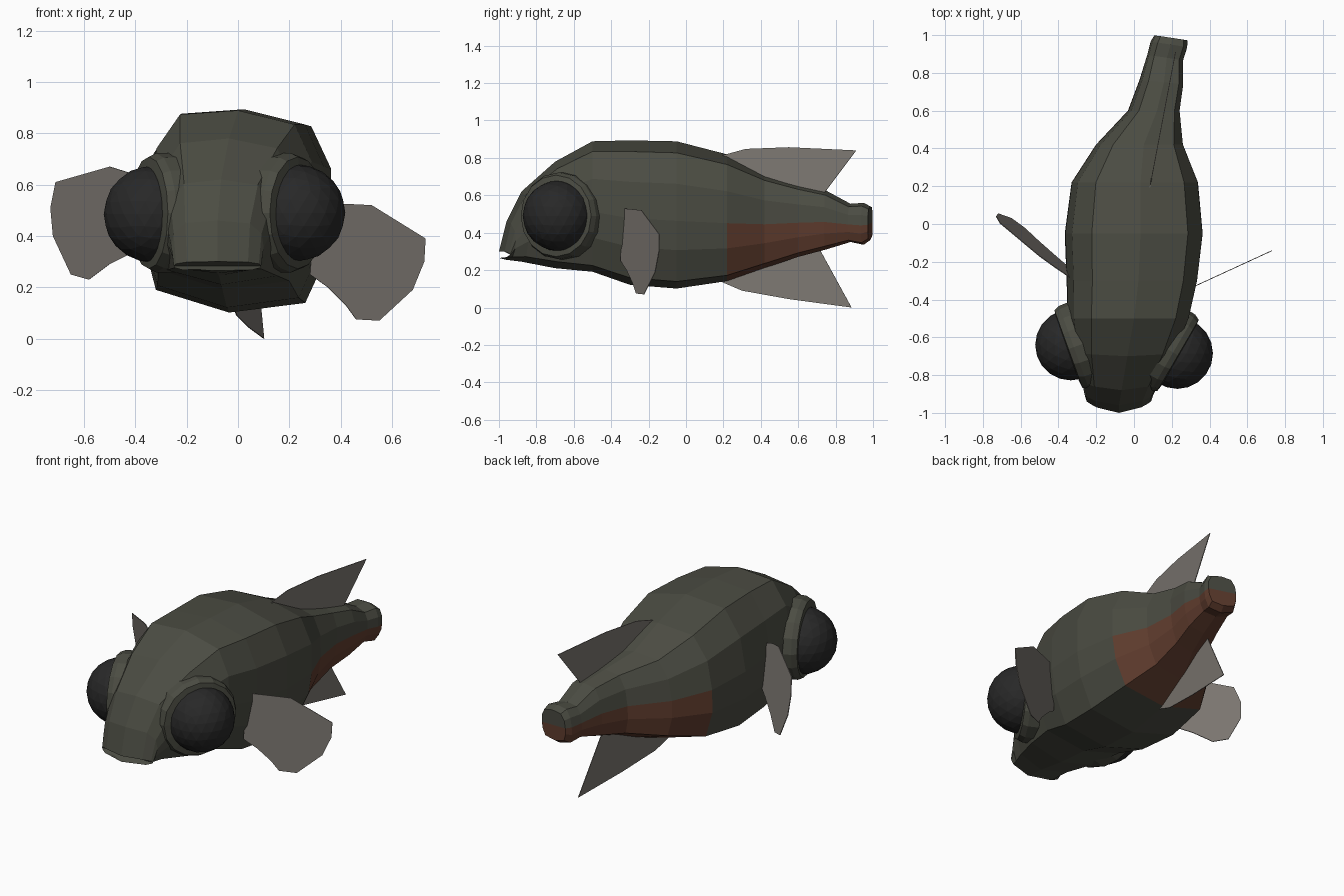
import bpy, bmesh, math
from mathutils import Vector

cube = bpy.data.objects.get("Cube")
if cube:
    bpy.data.objects.remove(cube)


def make_material(name, rgb):
    mat = bpy.data.materials.new(name)
    mat.use_nodes = True
    mat.diffuse_color = (*rgb, 1)
    mat.node_tree.nodes["Principled BSDF"].inputs["Base Color"].default_value = (*rgb, 1)
    return mat


OLIVE = make_material("olive_grey_skin", (0.07, 0.072, 0.055))
RUST = make_material("rust_belly", (0.12, 0.047, 0.028))
FIN = make_material("grey_fin", (0.205, 0.188, 0.168))
BLACK = make_material("black_eye", (0.021, 0.021, 0.021))


def finish(bm, name, *mats):
    bmesh.ops.recalc_face_normals(bm, faces=bm.faces[:])
    mesh = bpy.data.meshes.new(name)
    bm.to_mesh(mesh)
    bm.free()
    obj = bpy.data.objects.new(name, mesh)
    for mat in mats:
        mesh.materials.append(mat)
    bpy.context.collection.objects.link(obj)
    return obj


# Body: one boxy cross-section lofted along a spine that bends at the tail
half = [(0.7, 0.9), (0.95, 0.5), (1, 0), (0.97, -0.4), (0.8, -0.84)]
section = [(0, 1)] + half + [(0, -1)] + [(-u, v) for u, v in reversed(half)]
N = len(section)
SIDE_A, SIDE_B = 3, 9          # widest points, where the rust colour stops

# y, centre x, half width, bottom z, top z, sweep back, sideways tilt
rings = [
    (-1.0, -0.08, 0.17, 0.265, 0.30, 0.06, 0),
    (-0.96, -0.08, 0.18, 0.255, 0.46, 0.05, 0),
    (-0.88, -0.07, 0.205, 0.245, 0.62, 0.04, 0),
    (-0.7, -0.05, 0.27, 0.21, 0.78, 0.02, 0),
    (-0.5, -0.03, 0.32, 0.19, 0.89, 0, 0),
    (-0.3, -0.01, 0.345, 0.12, 0.895, 0, 0),
    (-0.05, 0, 0.365, 0.10, 0.89, 0, 0),
    (0.22, 0.005, 0.335, 0.14, 0.82, 0, 0),
    (0.42, 0.03, 0.23, 0.21, 0.72, 0, 0),
    (0.6, 0.105, 0.135, 0.27, 0.66, 0, 0),
    (0.75, 0.145, 0.115, 0.31, 0.625, 0, 0.1),
    (0.88, 0.165, 0.095, 0.35, 0.555, 0, 0.15),
    (0.95, 0.185, 0.097, 0.335, 0.56, 0, 0.15),
    (0.985, 0.195, 0.088, 0.36, 0.54, 0, 0.15),
]
bm = bmesh.new()
loops = []
for y, cx, w, z0, z1, sweep, tilt in rings:
    roll = math.radians(5) * min(1, (y + 1) * 2)
    c, s = math.cos(roll), math.sin(roll)
    loop = []
    for u, v in section:
        px, pz = u * w, v * (z1 - z0) / 2
        x = px * c + pz * s
        z = (z0 + z1) / 2 - px * s + pz * c
        loop.append(bm.verts.new((cx + x, y + sweep * u * u - tilt * px, z)))
    loops.append(loop)
for r, (a, b) in enumerate(zip(loops, loops[1:])):
    for i in range(N):
        j = (i + 1) % N
        face = bm.faces.new((a[i], a[j], b[j], b[i]))
        if rings[r][0] > 0.2 and SIDE_A <= i < SIDE_B:
            face.material_index = 1
for loop, rust in ((loops[0], 0), (loops[-1], 1)):
    bm.faces.new(loop[SIDE_B:] + loop[:SIDE_A + 1])
    bm.faces.new(loop[SIDE_A:SIDE_B + 1]).material_index = rust
finish(bm, "body", OLIVE, RUST)


# Eyes: a faceted ball in a bevelled socket collar
def eye(side, ball, socket, facing):
    bm = bmesh.new()
    bmesh.ops.create_icosphere(bm, subdivisions=3, radius=0.188)
    finish(bm, side + "_eye", BLACK).location = ball
    bm = bmesh.new()
    profile = [(0.235, -0.08), (0.232, 0.02), (0.218, 0.05), (0.18, 0.055)]
    loops = []
    for radius, height in profile:
        ring = bmesh.ops.create_circle(bm, segments=16, radius=radius)["verts"]
        for vert in ring:
            vert.co.z = height
        loops.append(ring)
    for a, b in zip(loops, loops[1:]):
        for i in range(16):
            j = (i + 1) % 16
            bm.faces.new((a[i], a[j], b[j], b[i]))
    bm.faces.new(loops[0])
    bm.faces.new(loops[-1])
    collar = finish(bm, side + "_eye_socket", OLIVE)
    collar.location = socket
    collar.rotation_euler = Vector(facing).to_track_quat('Z', 'Y').to_euler()


eye("left", (0.23, -0.685, 0.49), (0.19, -0.67, 0.49), (0.86, -0.5, 0))
eye("right", (-0.335, -0.64, 0.485), (-0.3, -0.645, 0.49), (-0.94, -0.34, 0))


# Fins: thin sheets cut to an outline
def fin(name, points):
    bm = bmesh.new()
    bm.faces.new([bm.verts.new(p) for p in points])
    bmesh.ops.triangulate(bm, faces=bm.faces[:])
    mod = finish(bm, name, FIN).modifiers.new("thickness", 'SOLIDIFY')
    mod.thickness = 0.004
    mod.offset = 0


dorsal = [(0.18, 0.81), (0.32, 0.848), (0.55, 0.857), (0.91, 0.84),
          (0.73, 0.6), (0.45, 0.65), (0.25, 0.76)]
fin("dorsal_fin", [(0.085 + 0.19 * (y - 0.2), y, z) for y, z in dorsal])

anal = [(0.16, 0.15), (0.3, 0.09), (0.55, 0.045), (0.885, 0),
        (0.71, 0.32), (0.45, 0.26)]
fin("anal_fin", [(-0.03 + 0.18 * (y - 0.16), y, z) for y, z in anal])

left_outline = [(0.3, 0.53), (0.42, 0.525), (0.52, 0.52), (0.73, 0.39), (0.725, 0.3),
                (0.68, 0.19), (0.55, 0.07), (0.46, 0.075), (0.42, 0.13),
                (0.35, 0.2), (0.28, 0.25)]
fin("left_pectoral_fin", [(x, -0.33 + 0.46 * (x - 0.32), z) for x, z in left_outline])

right_outline = [(0.31, 0.59), (0.42, 0.645), (0.5, 0.67), (0.71, 0.61), (0.73, 0.51),
                 (0.72, 0.4), (0.65, 0.25), (0.58, 0.23), (0.5, 0.29),
                 (0.4, 0.34), (0.31, 0.37)]
fin("right_pectoral_fin", [(-x, -0.24 + 0.78 * (x - 0.36) - 0.2 * (z - 0.47), z)
                           for x, z in right_outline])
